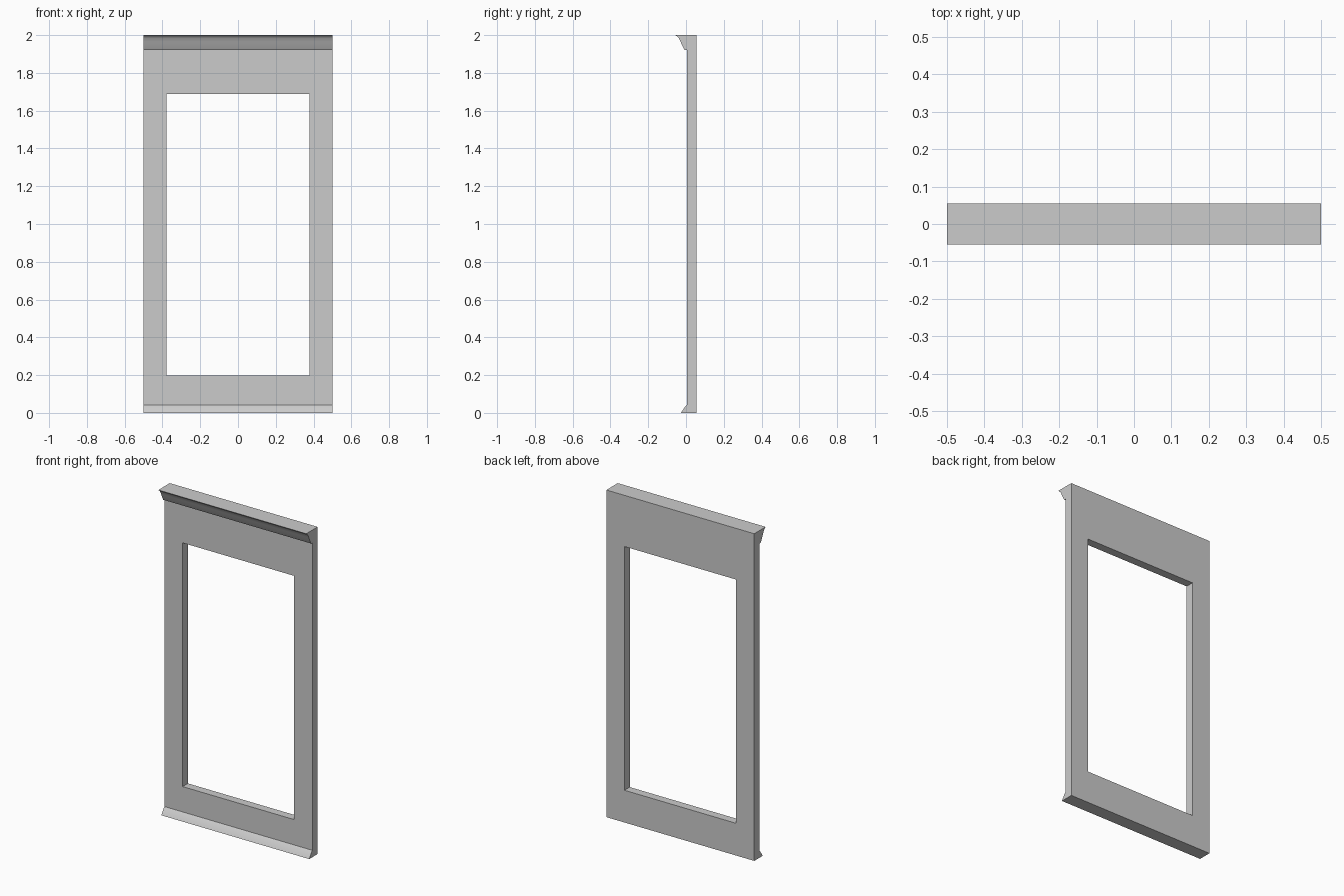
import bpy, bmesh, math

cube = bpy.data.objects.get("Cube")
if cube:
    bpy.data.objects.remove(cube, do_unlink=True)

# Single wall colour
grey = bpy.data.materials.new("wall_grey")
grey.use_nodes = True
colour = (0.6, 0.6, 0.6, 1)
grey.diffuse_color = colour
grey.node_tree.nodes["Principled BSDF"].inputs["Base Color"].default_value = colour

WIDTH, FRONT, BACK = 1.0, 0.004, 0.055


def extrude_profile(name, points, width):
    """Sweep a closed (y, z) profile along x, centred on x = 0."""
    bm = bmesh.new()
    face = bm.faces.new([bm.verts.new((-width / 2, y, z)) for y, z in points])
    swept = bmesh.ops.extrude_face_region(bm, geom=[face])["geom"]
    verts = [g for g in swept if isinstance(g, bmesh.types.BMVert)]
    bmesh.ops.translate(bm, verts=verts, vec=(width, 0, 0))
    bmesh.ops.recalc_face_normals(bm, faces=bm.faces)
    mesh = bpy.data.meshes.new(name)
    bm.to_mesh(mesh)
    bm.free()
    obj = bpy.data.objects.new(name, mesh)
    bpy.context.collection.objects.link(obj)
    mesh.materials.append(grey)
    return obj


# Wall section: back, sloped skirting at the foot, cove cornice at the top
skirting = [(-0.026, 0), (-0.022, 0.007), (-0.003, 0.036), (FRONT, 0.042)]
cornice = [(FRONT, 1.92), (-0.008, 1.922), (-0.018, 1.94), (-0.029, 1.965),
           (-0.038, 1.984), (-0.045, 1.993), (-0.055, 1.998), (-0.055, 2)]
wall = extrude_profile("window_wall", [(BACK, 0)] + skirting + cornice + [(BACK, 2)], WIDTH)

# Window opening
lo, hi = 0.197, 1.687
cutter = extrude_profile("opening_cutter", [(-0.2, lo), (0.2, lo), (0.2, hi), (-0.2, hi)], 0.755)
cutter.hide_render = True
cut = wall.modifiers.new("opening", 'BOOLEAN')
cut.operation = 'DIFFERENCE'
cut.solver = 'EXACT'
cut.object = cutter

bpy.ops.object.select_all(action='DESELECT')
wall.select_set(True)
bpy.context.view_layer.objects.active = wall
bpy.ops.object.modifier_apply(modifier=cut.name)
bpy.data.objects.remove(cutter, do_unlink=True)
bpy.ops.object.shade_smooth_by_angle(angle=math.radians(30))
